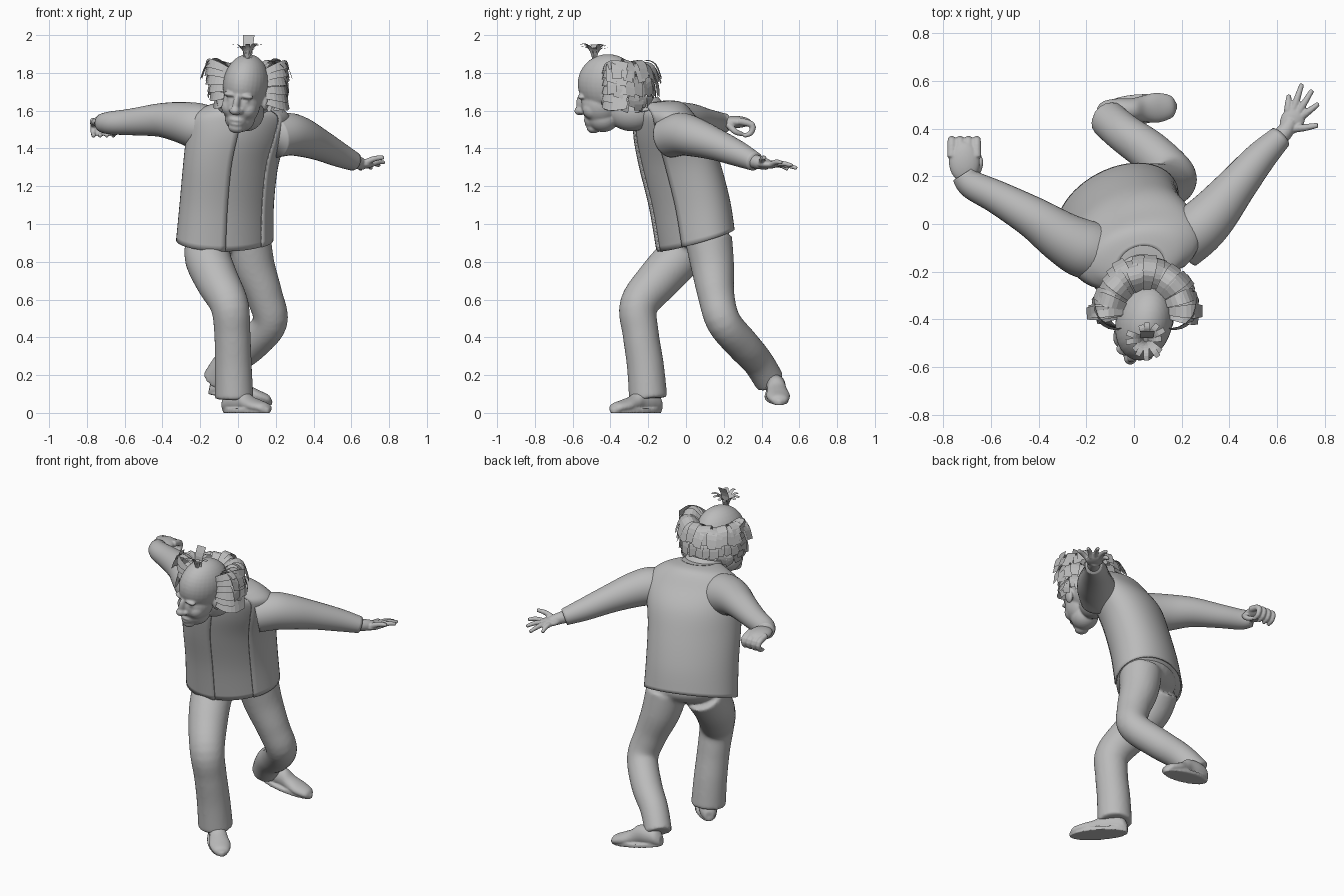
import bpy, bmesh, math, random
from math import sin, cos, radians
from mathutils import Vector, Matrix, Euler

random.seed(4)
default_cube = bpy.data.objects.get("Cube")
if default_cube:
    bpy.data.objects.remove(default_cube, do_unlink=True)

grey = bpy.data.materials.new("plain grey")
grey.use_nodes = True
grey.diffuse_color = (0.5, 0.5, 0.5, 1)
grey.node_tree.nodes["Principled BSDF"].inputs["Base Color"].default_value = (0.5, 0.5, 0.5, 1)


def finish(name, bm, voxel=0, relax=4, smooth=True, thickness=0):
    """Turn a bmesh into an object, optionally fused into one skin or thickened."""
    mesh = bpy.data.meshes.new(name)
    for face in bm.faces:
        face.smooth = smooth
    bm.to_mesh(mesh)
    bm.free()
    mesh.materials.append(grey)
    obj = bpy.data.objects.new(name, mesh)
    bpy.context.collection.objects.link(obj)
    if voxel:
        fuse = obj.modifiers.new("fuse", 'REMESH')
        fuse.mode = 'VOXEL'
        fuse.voxel_size = voxel
        fuse.use_smooth_shade = True
        soften = obj.modifiers.new("soften", 'SMOOTH')
        soften.iterations = relax
    if thickness:
        shell = obj.modifiers.new("shell", 'SOLIDIFY')
        shell.thickness = thickness
    return obj


def resample(rows, steps=5):
    """Catmull-Rom curve through rows of numbers."""
    rows = [tuple(r) for r in rows]
    padded = [rows[0]] + rows + [rows[-1]]
    out = []
    for i in range(len(rows) - 1):
        for s in range(steps):
            t = s / steps
            out.append(tuple(
                b + 0.5 * t * (c - a + t * (2*a - 5*b + 4*c - d + t * (3*(b - c) + d - a)))
                for a, b, c, d in zip(*padded[i:i + 4])))
    return out + [rows[-1]]


def skin(bm, rings, closed=True):
    """Bridge rings of points with quads, capping closed ones."""
    loops = [[bm.verts.new(p) for p in ring] for ring in rings]
    count = len(loops[0])
    for low, high in zip(loops, loops[1:]):
        for i in range(count if closed else count - 1):
            j = (i + 1) % count
            bm.faces.new((low[i], low[j], high[j], high[i]))
    if closed:
        bm.faces.new(loops[0][::-1])
        bm.faces.new(loops[-1])


def tube(bm, stations, sides=20, steps=5):
    """Round limb along (x, y, z, radius) stations."""
    rows = resample(stations, steps)
    centres = [Vector(r[:3]) for r in rows]
    side, rings = None, []
    for i, row in enumerate(rows):
        along = (centres[min(i + 1, len(rows) - 1)] - centres[max(i - 1, 0)]).normalized()
        side = along.orthogonal() if side is None else side - along * side.dot(along)
        side.normalize()
        other = along.cross(side)
        rings.append([centres[i] + row[3] * (side * cos(a) + other * sin(a))
                      for a in (math.tau * k / sides for k in range(sides))])
    skin(bm, rings)


def trunk(bm, stations, scale=1.0, start=0, end=360, sides=48):
    """Oval rings (x, y, z, rx, ry, tilt, twist), whole or part way round."""
    closed = end - start == 360
    angles = [radians(start + (end - start) * k / sides) for k in range(sides + (not closed))]
    skin(bm, [[(x + scale * rx * cos(a), y + scale * (ry * sin(a) + twist * cos(a)), z + tilt * sin(a))
               for a in angles]
              for x, y, z, rx, ry, tilt, twist in resample(stations)], closed)


def blob(bm, x, y, z, rx, ry, rz, matrix=Matrix()):
    place = matrix @ Matrix.Translation((x, y, z)) @ Matrix.Diagonal((rx, ry, rz, 1))
    bmesh.ops.create_uvsphere(bm, u_segments=32, v_segments=20, radius=1, matrix=place)


def ribbon(bm, points, across, widths):
    """Flat, evenly curved lock of hair."""
    rows = resample([(*p, w) for p, w in zip(points, widths)], 3)
    skin(bm, [[Vector(r[:3]) - across * r[3] / 2, Vector(r[:3]) + across * r[3] / 2] for r in rows],
         closed=False)


# Vest over a shirt, with a collar; the chest turns towards its left
torso = [(-.07, .05, .915, .258, .195, .06, .07), (-.06, .02, 1.1, .25, .203, .02, .07),
         (-.04, -.03, 1.3, .252, .207, 0, .07), (-.01, -.07, 1.45, .265, .198, 0, .06),
         (.015, -.11, 1.56, .262, .162, 0, .05), (.02, -.14, 1.62, .195, .125, .02, .03),
         (.03, -.18, 1.645, .1, .09, .01, .01)]
bm = bmesh.new()
trunk(bm, torso, scale=.95)
finish("shirt", bm)
bm = bmesh.new()
trunk(bm, torso, start=-40, end=271)
finish("vest", bm, thickness=.008)
bm = bmesh.new()
trunk(bm, [(.03, -.21, 1.6, .13, .11, .02, 0), (.035, -.24, 1.645, .105, .09, .03, 0)],
      start=-60, end=250)
finish("collar", bm, thickness=.008)

# Trousers: hips and two striding legs in one skin
right_leg = [(-.155, .04, .92, .12), (-.16, -.04, .82, .122), (-.11, -.15, .7, .115),
             (-.045, -.25, .57, .102), (-.03, -.24, .42, .096), (-.025, -.215, .25, .098),
             (-.02, -.2, .075, .102)]
left_leg = [(.05, .12, .92, .125), (.08, .14, .78, .115), (.14, .16, .62, .097),
            (.17, .2, .48, .092), (.07, .3, .36, .09), (-.04, .38, .27, .083),
            (-.115, .445, .165, .08)]
bm = bmesh.new()
for leg in (right_leg, left_leg):
    tube(bm, leg, sides=28)
blob(bm, 0, 0, 0, .22, .14, .1,
     Matrix.Translation((-.06, .07, .96)) @ Matrix.Rotation(radians(25), 4, 'Z'))
finish("trousers", bm, voxel=.011, relax=6)


# Shoes: tapered upper on a flat sole
def shoe(name, location, pitch, turn):
    outline = [(.165, .025, .06), (.14, .047, .1), (.085, .053, .12), (.02, .049, .12),
               (-.03, .056, .09), (-.09, .063, .07), (-.15, .047, .052), (-.17, .02, .03)]
    bm = bmesh.new()
    angles = [math.tau * k / 24 for k in range(24)]
    skin(bm, [[(w * cos(a), y, h * (sin(a) + 1) / 2) for a in angles]
              for y, w, h in resample(outline)])
    sole = Matrix.Translation((0, -.005, .012)) @ Matrix.Diagonal((.063, .173, 1, 1))
    bmesh.ops.create_cone(bm, cap_ends=True, segments=32, radius1=1, radius2=1, depth=.024, matrix=sole)
    turn_by = Euler((radians(pitch), 0, radians(turn))).to_matrix().to_4x4()
    bm.transform(Matrix.Translation(location) @ turn_by)
    finish(name, bm, voxel=.006, relax=3)


shoe("right_shoe", (.043, -.263, 0), 0, 42)
shoe("left_shoe", (.005, .48, .07), 10, 95)

# Sleeves
sleeves = {
    "right_sleeve": [(-.15, -.12, 1.5, .12), (-.22, -.1, 1.52, .122), (-.31, -.05, 1.54, .107),
                     (-.42, .025, 1.55, .088), (-.57, .11, 1.54, .07), (-.68, .165, 1.535, .06),
                     (-.717, .21, 1.535, .05)],
    "left_sleeve": [(.19, -.09, 1.46, .11), (.265, -.025, 1.475, .113), (.335, .045, 1.46, .104),
                    (.43, .16, 1.42, .084), (.53, .28, 1.37, .067), (.615, .365, 1.33, .05)]}
for name, path in sleeves.items():
    bm = bmesh.new()
    tube(bm, path, sides=28)
    finish(name, bm)

# Right hand: palm down with curled fingers
bm = bmesh.new()
blob(bm, -.712, .26, 1.54, .065, .085, .032)
for x in (-.765, -.73, -.695, -.66):
    tube(bm, [(x, .28, 1.545, .02), (x, .35, 1.525, .018), (x, .343, 1.482, .015),
              (x, .305, 1.467, .011)], sides=12, steps=3)
tube(bm, [(-.66, .22, 1.53, .018), (-.648, .26, 1.49, .016), (-.66, .3, 1.475, .012)], sides=12)
finish("right_hand", bm, voxel=.005, relax=4)

# Left hand: open with spread fingers
bm = bmesh.new()
tube(bm, [(.6, .35, 1.335, .038), (.635, .39, 1.325, .035), (.66, .43, 1.315, .03)], sides=16)
blob(bm, 0, 0, 0, .05, .062, .022,
     Matrix.Translation((.665, .435, 1.315)) @ Matrix.Rotation(radians(-32), 4, 'Z'))
tips = [(.65, .54, 1.288), (.705, .588, 1.295), (.748, .562, 1.31), (.775, .505, 1.325)]
for k, tip in enumerate(tips):
    root = Vector((.645 + .02 * k, .475 - .008 * k, 1.315))
    middle = root.lerp(Vector(tip), .5) + Vector((0, 0, .008))
    tube(bm, [(*root, .016), (*middle, .014), (*tip, .01)], sides=12)
tube(bm, [(.665, .4, 1.32, .018), (.72, .405, 1.345, .015), (.772, .415, 1.352, .011)], sides=12)
finish("left_hand", bm, voxel=.005, relax=2)

# Head: skull, face features and neck fused together
middle_parts = [(0, 0, .02, .118, .165, .16), (0, -.045, -.09, .1, .105, .11),
                (0, -.035, -.16, .08, .085, .075), (0, -.145, -.085, .02, .035, .055),
                (0, -.16, -.122, .028, .03, .024), (0, -.09, -.17, .052, .045, .05),
                (0, -.118, -.171, .038, .022, .011), (0, -.113, -.193, .032, .022, .012),
                (0, -.088, -.212, .042, .038, .03), (0, .12, -.13, .085, .13, .1)]
paired_parts = [(.024, -.143, -.122, .015, .02, .015), (.042, -.134, -.04, .04, .025, .014),
                (.05, -.08, -.11, .045, .052, .05), (.042, -.122, -.066, .021, .018, .014),
                (.115, .02, -.06, .017, .034, .045)]
bm = bmesh.new()
for part in middle_parts:
    blob(bm, *part)
for x, *rest in paired_parts:
    for side in (-1, 1):
        blob(bm, side * x, *rest)
tilt = Euler((0, radians(8), radians(-14))).to_matrix().to_4x4()
bm.transform(Matrix.Translation((.04, -.41, 1.72)) @ tilt)
finish("head", bm, voxel=.006, relax=5)

# Back hair: layers of flat locks curving out and down, tighter low on the right
layers = [[(.09, .08), (.15, .125), (.205, .105), (.235, .03)],
          [(.105, .04), (.175, .06), (.215, .02), (.225, -.05)],
          [(.1, -.04), (.165, -.02), (.2, -.07), (.19, -.12)]]
bm = bmesh.new()
for depth, layer in enumerate(layers):
    for k in range(21):
        angle = radians(-5 + 190 * k / 20 + random.uniform(-4, 4))
        out, across = Vector((cos(angle), sin(angle), 0)), Vector((-sin(angle), cos(angle), 0))
        across = (across + Vector((0, 0, random.uniform(-.4, .4)))).normalized()
        reach, lift = random.uniform(.92, 1.04), random.uniform(-.015, .015)
        reach -= .12 * depth * max(0, -cos(angle))
        points = [Vector((.045, -.37, 1.73 + lift + z)) + out * r * reach for r, z in layer]
        ribbon(bm, points, across, (.03, .05, .06, .05))
finish("back_hair", bm, smooth=False)

# Side hair: stacked locks fanning out in front of each ear and sweeping back
bm = bmesh.new()
for side in (-1, 1):
    for k in range(6):
        z = 1.65 + .03 * k + .01 * (side < 0)
        fan = .018 * (k - 2) + random.uniform(-.006, .006)
        reach = random.uniform(.94, 1.05) - (.05 * (5 - k) if side < 0 else 0)
        points = [Vector((.045 + side * r * reach, y, z + fan * s))
                  for r, y, s in ((.09, -.44, 0), (.155, -.435, .5), (.21, -.39, .8), (.228, -.31, .6))]
        ribbon(bm, points, Vector((side * -.2, .25, 1)).normalized(), (.03, .042, .05, .045))
finish("side_hair", bm, smooth=False)

# Tuft on the crown: a ring of bent locks and one tall upright lock
bm = bmesh.new()
for k in range(12):
    angle = math.tau * k / 12 + random.uniform(-.2, .2)
    out, across = Vector((cos(angle), sin(angle), 0)), Vector((-sin(angle), cos(angle), 0))
    size = random.uniform(.75, 1.05)
    points = [Vector((.05, -.485, 1.87)) + out * r * size + Vector((0, 0, z * size))
              for r, z in ((.008, 0), (.025, .05), (.055, .08), (.085, .078))]
    ribbon(bm, points, across, (.012, .02, .024, .022))
ribbon(bm, [Vector((.05, -.48, 1.86)), Vector((.053, -.475, 1.94)), Vector((.057, -.45, 2.0))],
       Vector((1, 0, 0)), (.04, .055, .06))
finish("crown_tuft", bm, smooth=False)
